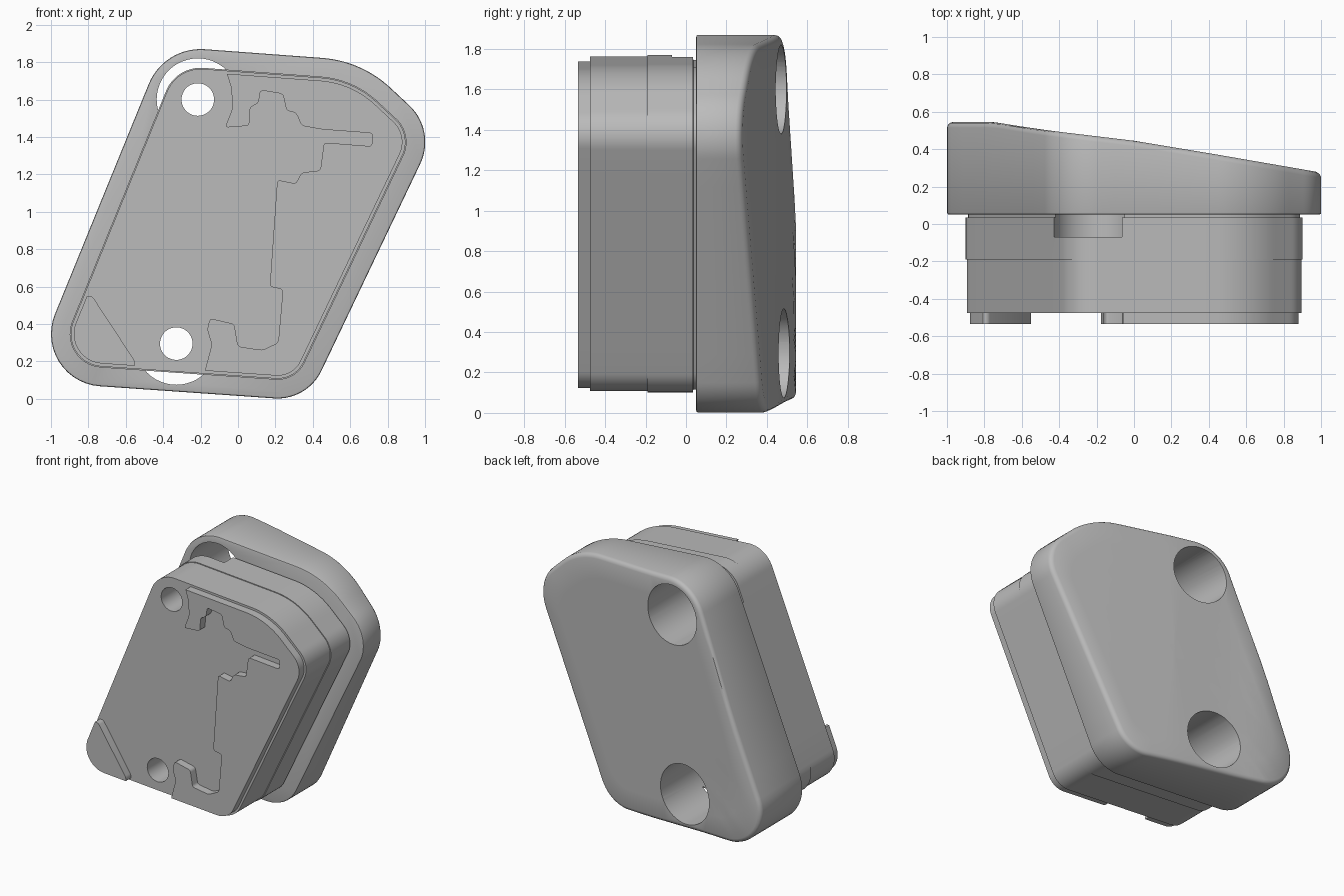
import bpy, bmesh, math
from mathutils import Vector

old = bpy.data.objects.get("Cube")
if old:
    bpy.data.objects.remove(old, do_unlink=True)

grey = bpy.data.materials.new("plain_grey")
grey.use_nodes = True
colour = (0.5, 0.5, 0.5, 1)
grey.diffuse_color = colour
grey.node_tree.nodes["Principled BSDF"].inputs["Base Color"].default_value = colour

# Housing corners, clockwise: x, z, corner radius
CORNERS = [(-1.125, .094, .28), (-.395, 1.885, .3), (.66, 1.807, .6),
           (1.06, 1.435, .27), (.37, -.01, .26)]
HOLES = [(-.215, 1.6), (-.33, .295)]
CENTRE = Vector((0, .93))
# Height of the sloped back: x, y
SLOPE = [(-1, .545), (-.75, .545), (-.5, .505), (0, .445), (.45, .37), (1, .275)]


def back_y(x):
    x = max(-1, min(1, x))
    for (x0, y0), (x1, y1) in zip(SLOPE, SLOPE[1:]):
        if x <= x1:
            return y0 + (y1 - y0) * (x - x0) / (x1 - x0)
    return SLOPE[-1][1]


def outline(inset, arc_steps=14, edge_steps=8):
    """Rounded housing outline, shrunk evenly by inset."""
    arcs = []
    n = len(CORNERS)
    for i, (x, z, r) in enumerate(CORNERS):
        p = Vector((x, z))
        a = (Vector(CORNERS[i - 1][:2]) - p).normalized()
        b = (Vector(CORNERS[(i + 1) % n][:2]) - p).normalized()
        half = a.angle(b) / 2
        centre = p + (a + b).normalized() * r / math.sin(half)
        n0, n1 = Vector((a.y, -a.x)), Vector((-b.y, b.x))
        start = math.atan2(n0.y, n0.x)
        turn = math.pi - 2 * half
        if (Vector((math.cos(start), math.sin(start))).dot(a + b)) > 0:
            start += math.pi
        arcs.append([centre + (r - inset) * Vector((math.cos(start - turn * k / arc_steps),
                                                    math.sin(start - turn * k / arc_steps)))
                     for k in range(arc_steps + 1)])
    points = []
    for i, arc in enumerate(arcs):
        points += arc
        nxt = arcs[(i + 1) % n][0]
        points += [arc[-1].lerp(nxt, k / edge_steps) for k in range(1, edge_steps)]
    return points


def finish(name, bm):
    bmesh.ops.recalc_face_normals(bm, faces=bm.faces)
    mesh = bpy.data.meshes.new(name)
    bm.to_mesh(mesh)
    bm.free()
    mesh.materials.append(grey)
    obj = bpy.data.objects.new(name, mesh)
    bpy.context.collection.objects.link(obj)
    return obj


def loft(name, rings):
    """Join equal rings of 3D points and close both ends."""
    bm = bmesh.new()
    loops = [[bm.verts.new(p) for p in ring] for ring in rings]
    for low, high in zip(loops, loops[1:]):
        for k in range(len(low)):
            bm.faces.new((low[k - 1], low[k], high[k], high[k - 1]))
    bm.faces.new(loops[0])
    bm.faces.new(loops[-1])
    return finish(name, bm)


def slab(name, levels):
    return loft(name, [[(p.x, y, p.y) for p in outline(d)] for d, y in levels])


def plate(name, points, y0, y1, rounding):
    """Extrude a flat shape with rounded corners along y."""
    bm = bmesh.new()
    bm.faces.new([bm.verts.new((x, y0, z)) for x, z in points])
    bmesh.ops.bevel(bm, geom=bm.verts[:], offset=rounding, segments=3,
                    profile=.5, affect='VERTICES', clamp_overlap=True)
    made = bmesh.ops.extrude_face_region(bm, geom=bm.faces[:])["geom"]
    bmesh.ops.translate(bm, vec=(0, y1 - y0, 0),
                        verts=[g for g in made if isinstance(g, bmesh.types.BMVert)])
    return finish(name, bm)


def drill(name, x, z, radius, y0, y1):
    ring = [(x + radius * math.cos(k * math.tau / 48), z + radius * math.sin(k * math.tau / 48))
            for k in range(48)]
    return loft(name, [[(a, y, c) for a, c in ring] for y in (y0, y1)])


def combine(obj, cutter, operation):
    mod = obj.modifiers.new("cut", 'BOOLEAN')
    mod.operation, mod.object, mod.solver = operation, cutter, 'EXACT'
    bpy.context.view_layer.objects.active = obj
    bpy.ops.object.modifier_apply(modifier=mod.name)


# Sloped back cover with softened rims
rings = [[(p.x, y, p.y) for p in outline(d)] for d, y in ((.012, .05), (.003, .053), (0, .062))]
for d, drop in ((0, .03), (.004, .017), (.013, .006), (.03, 0)):
    rings.append([(p.x, back_y(p.x) - drop, p.y) for p in outline(d)])
for scale in (.85, .7, .55, .4, .25, .1, .01):
    ring = [CENTRE + (p - CENTRE) * scale for p in outline(.03)]
    rings.append([(p.x, back_y(p.x), p.y) for p in ring])
cover = loft("back_cover", rings)

# Inner body in two sections with a narrow neck under the cover
body_rear = slab("body_rear", [(.1, -.19), (.1, .035), (.113, .036), (.113, .055)])
body_front = slab("body_front", [(.106, -.475), (.106, -.188)])

# Bolt holes with wide recesses at the back
cutters = []
for x, z in HOLES:
    wide = drill("recess_cutter", x, z, .22, -.07, 1)
    narrow = drill("bolt_cutter", x, z, .087, -1, .02)
    for part in (cover, body_rear):
        combine(part, wide, 'DIFFERENCE')
    for part in (body_rear, body_front):
        combine(part, narrow, 'DIFFERENCE')
    cutters += [wide, narrow]

# Raised front pads, trimmed to the body outline
main_edge = [(-.06, 1.74), (-.035, 1.66), (-.03, 1.55), (-.07, 1.45), (.06, 1.46),
             (.065, 1.56), (.11, 1.58), (.12, 1.65), (.24, 1.63), (.26, 1.54),
             (.31, 1.53), (.34, 1.46), (.45, 1.44), (.72, 1.42), (.715, 1.35),
             (.46, 1.37), (.44, 1.22), (.34, 1.21), (.31, 1.15), (.21, 1.17),
             (.17, .6), (.24, .585), (.215, .3), (.13, .26), (0, .28),
             (-.02, .4), (-.15, .43), (-.165, .37), (-.14, .29), (-.18, .14),
             (-.18, -.1), (1.3, -.1), (1.3, 2), (-.06, 2)]
side_edge = [(-.82, .55), (-.78, .55), (-.55, .2), (-.56, .1), (-1.2, .1), (-1.2, .55)]
trim = slab("pad_trim", [(.122, -.8), (.122, -.2)])
pads = [plate("main_pad", main_edge, -.535, -.47, .016),
        plate("corner_pad", side_edge, -.535, -.47, .015)]
for pad in pads:
    combine(pad, trim, 'INTERSECT')

for helper in cutters + [trim]:
    bpy.data.objects.remove(helper, do_unlink=True)

# Smooth the curves but keep sharp edges
for obj in [cover, body_rear, body_front] + pads:
    bpy.ops.object.select_all(action='DESELECT')
    obj.select_set(True)
    bpy.context.view_layer.objects.active = obj
    bpy.ops.object.shade_smooth_by_angle(angle=math.radians(35))
